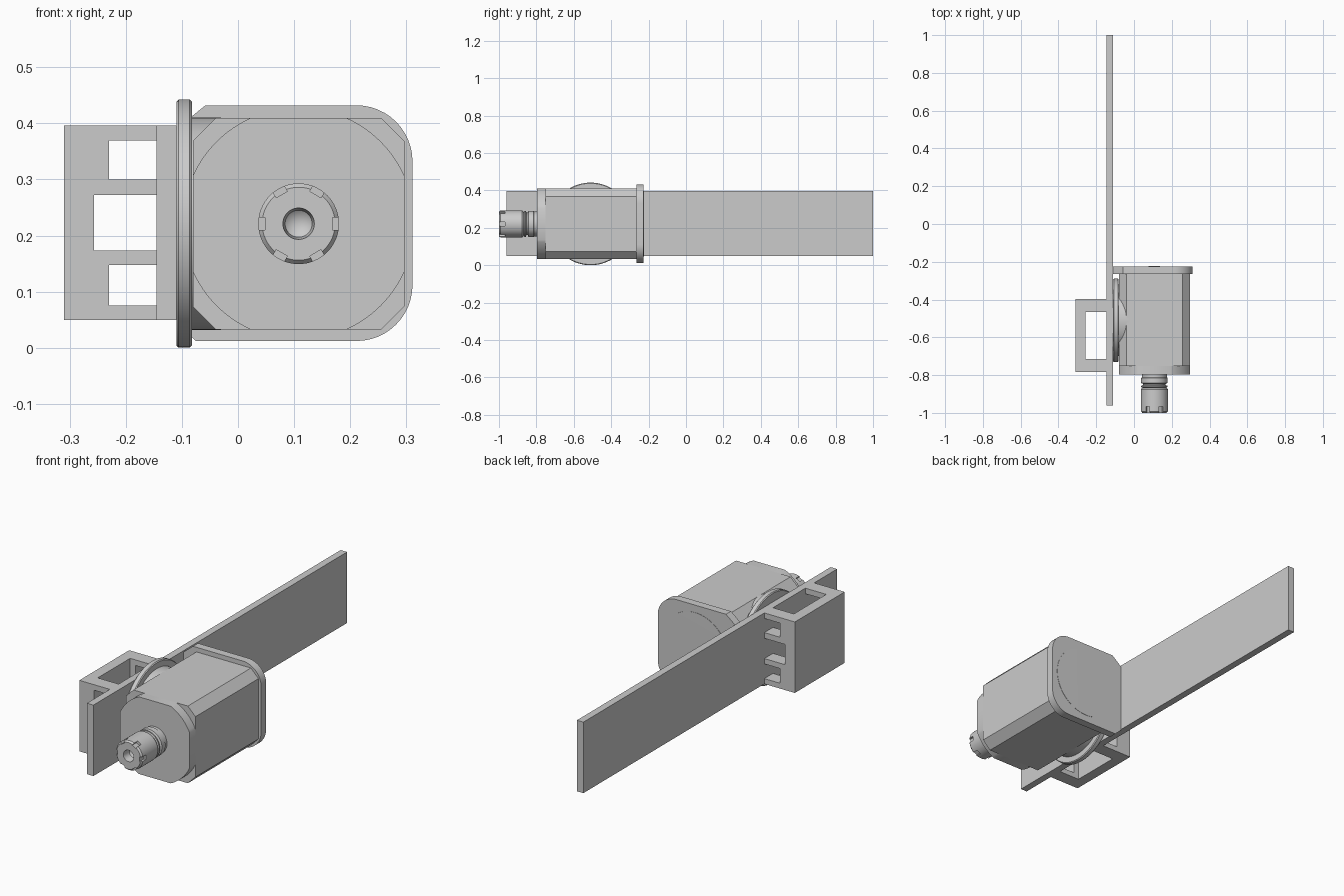
import bpy, bmesh
from math import sin, cos, acos, pi, radians
from mathutils import Vector, Matrix

if "Cube" in bpy.data.objects:
    bpy.data.objects.remove(bpy.data.objects["Cube"])

CX, CZ = 0.108, 0.221          # motor axis
DY = -0.51                     # pivot disc centre


def finish(name, bm, smooth=False):
    bmesh.ops.remove_doubles(bm, verts=bm.verts, dist=1e-5)
    bmesh.ops.recalc_face_normals(bm, faces=bm.faces)
    me = bpy.data.meshes.new(name)
    bm.to_mesh(me)
    bm.free()
    ob = bpy.data.objects.new(name, me)
    bpy.context.collection.objects.link(ob)
    bpy.ops.object.select_all(action='DESELECT')
    ob.select_set(True)
    bpy.context.view_layer.objects.active = ob
    if smooth:
        bpy.ops.object.shade_smooth_by_angle(angle=radians(30))
    return ob


def add_prism(bm, pts, y0, y1):
    """Extrude an (x, z) outline from y0 to y1."""
    face = bm.faces.new([bm.verts.new((x, y0, z)) for x, z in pts])
    new = bmesh.ops.extrude_face_region(bm, geom=[face])['geom']
    bmesh.ops.translate(bm, verts=[v for v in new if isinstance(v, bmesh.types.BMVert)],
                        vec=(0, y1 - y0, 0))


def prism(name, pts, *spans, smooth=False):
    bm = bmesh.new()
    for y0, y1 in spans:
        add_prism(bm, pts, y0, y1)
    return finish(name, bm, smooth)


def rect(x0, x1, z0, z1):
    return [(x0, z0), (x1, z0), (x1, z1), (x0, z1)]


def arc(cx, cz, r, a0, a1, n=12):
    return [(cx + r * cos(a0 + (a1 - a0) * i / n), cz + r * sin(a0 + (a1 - a0) * i / n))
            for i in range(n + 1)]


def lathe(name, profile, centre, axis, steps=64):
    """Spin (radius, position along axis) points about the x or y axis."""
    bm = bmesh.new()
    d = Vector((1, 0, 0)) if axis == 'x' else Vector((0, 1, 0))
    c = Vector(centre)
    vs = [bm.verts.new(c + d * t + Vector((0, 0, r))) for r, t in profile]
    es = [bm.edges.new(p) for p in zip(vs, vs[1:])]
    bmesh.ops.spin(bm, geom=vs + es, cent=c, axis=d, angle=2 * pi, steps=steps)
    return finish(name, bm, True)


# Long mounting plate
prism("mounting_plate", rect(-0.145, -0.11, 0.049, 0.396), (-0.96, 1.0))

# Clamp bracket: two comb-shaped arms joined by a back wall
comb = [(-0.31, 0.049), (-0.145, 0.049)]
for x, z0, z1 in [(-0.23, 0.075, 0.147), (-0.257, 0.173, 0.272), (-0.23, 0.30, 0.369)]:
    comb += [(-0.145, z0), (x, z0), (x, z1), (-0.145, z1)]
comb += [(-0.145, 0.396), (-0.31, 0.396)]
prism("bracket_arms", comb, (-0.783, -0.715), (-0.465, -0.398))
prism("bracket_back_wall", rect(-0.31, -0.258, 0.049, 0.396), (-0.715, -0.465))

# Pivot disc and the boss joining it to the motor
lathe("pivot_disc", [(0, -0.11), (0.217, -0.11), (0.221, -0.106), (0.221, -0.086),
                     (0.217, -0.082), (0, -0.082)], (0, DY, CZ), 'x')
lathe("pivot_boss", [(0, -0.084), (0.189, -0.084), (0.189, -0.03), (0, -0.03)],
      (0, DY, CZ), 'x')

# Motor body: chamfered square
H, K = 0.1885, 0.1475
octagon = [(CX + x, CZ + z) for x, z in [(K, -H), (H, -K), (H, K), (K, H),
                                         (-K, H), (-H, K), (-H, -K), (-K, -H)]]
prism("motor_body", octagon, (-0.752, -0.26))

# Front cap: square with corners trimmed to a circle
R = 0.207
a = acos(H / R)
cap = []
for q in range(4):
    cap += arc(CX, CZ, R, q * pi / 2 + a, (q + 1) * pi / 2 - a)
prism("motor_front_cap", cap, (-0.797, -0.752), smooth=True)

# Rear flange: rounded on the outer side, chamfered beside the plate
flange = [(-0.11, 0.045), (-0.075, 0.012)]
flange += arc(0.211, 0.112, 0.10, -pi / 2, 0)
flange += arc(0.211, 0.332, 0.10, 0, pi / 2)
flange += [(-0.058, 0.432), (-0.11, 0.39)]
prism("rear_flange", flange, (-0.265, -0.226), smooth=True)
lathe("rear_cover", [(0, -0.23), (0.175, -0.23), (0.175, -0.2245), (0, -0.2235)],
      (CX, 0, CZ), 'y')

# Spindle neck with grooves
lathe("spindle_neck", [(0, -0.79), (0.066, -0.79), (0.066, -0.812), (0.070, -0.815),
                       (0.070, -0.842), (0.060, -0.846), (0.060, -0.853),
                       (0.070, -0.857), (0.070, -0.863), (0.062, -0.868),
                       (0.062, -0.88), (0, -0.88)], (CX, 0, CZ), 'y')

# Collet nut with conical bore
nut = lathe("collet_nut", [(0, -0.868), (0.066, -0.868), (0.072, -0.876), (0.072, -0.992),
                           (0.065, -1.0), (0.028, -1.0), (0.024, -0.96), (0, -0.94)],
            (CX, 0, CZ), 'y')

# Six wrench notches around the nut rim
bm = bmesh.new()
for i in range(6):
    m = (Matrix.Translation((CX, -1.0, CZ)) @ Matrix.Rotation(i * pi / 3, 4, 'Y')
         @ Matrix.Translation((0.074, 0, 0)) @ Matrix.Diagonal((0.028, 0.066, 0.023, 1)))
    bmesh.ops.create_cube(bm, size=1, matrix=m)
cutter = finish("notch_cutter", bm)
cutter.hide_render = True
bpy.context.view_layer.objects.active = nut
mod = nut.modifiers.new("notches", 'BOOLEAN')
mod.operation, mod.object, mod.solver = 'DIFFERENCE', cutter, 'EXACT'
nut.modifiers.move(len(nut.modifiers) - 1, 0)
bpy.ops.object.modifier_apply(modifier="notches")
bpy.data.objects.remove(cutter)
